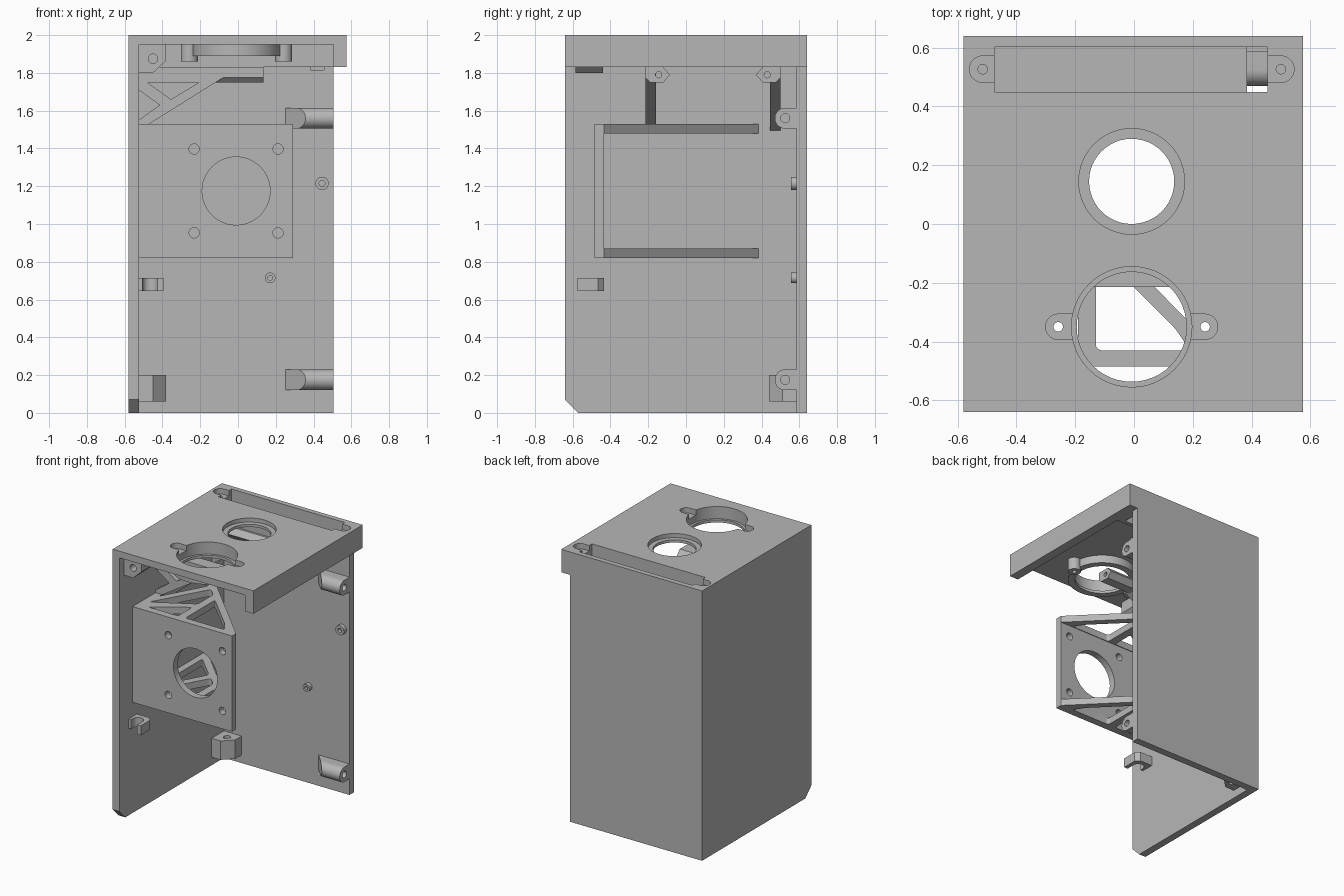
import bpy, bmesh, math
from mathutils import Vector

cube = bpy.data.objects.get("Cube")
if cube:
    bpy.data.objects.remove(cube, do_unlink=True)

grey = bpy.data.materials.new("plain grey plastic")
grey.use_nodes = True
COLOUR = (0.47, 0.47, 0.47, 1)
grey.diffuse_color = COLOUR
grey.node_tree.nodes["Principled BSDF"].inputs["Base Color"].default_value = COLOUR


# Profile helpers
def rect(u0, u1, v0, v1):
    return [(u0, v0), (u1, v0), (u1, v1), (u0, v1)]


def arc(u, v, r, start=0, end=360, n=48):
    full = end - start == 360
    steps = n if full else n + 1
    angles = [math.radians(start + (end - start) * i / n) for i in range(steps)]
    return [(u + r * math.cos(a), v + r * math.sin(a)) for a in angles]


def prism(name, pts, axis, a, b, fillet=0):
    """Extrude a 2D profile along an axis from a to b."""
    def place(u, v, w):
        return {"x": (w, u, v), "y": (u, w, v), "z": (u, v, w)}[axis]
    bm = bmesh.new()
    face = bm.faces.new([bm.verts.new(place(u, v, a)) for u, v in pts])
    out = bmesh.ops.extrude_face_region(bm, geom=[face])
    move = Vector(place(0, 0, b - a))
    bmesh.ops.translate(bm, vec=move, verts=[e for e in out["geom"] if isinstance(e, bmesh.types.BMVert)])
    if fillet:
        sides = [e for e in bm.edges
                 if abs((e.verts[0].co - e.verts[1].co).dot(move.normalized())) > 1e-4]
        bmesh.ops.bevel(bm, geom=sides, offset=fillet, segments=6, affect="EDGES", profile=0.5)
    bmesh.ops.recalc_face_normals(bm, faces=bm.faces)
    mesh = bpy.data.meshes.new(name)
    bm.to_mesh(mesh)
    bm.free()
    mesh.materials.append(grey)
    ob = bpy.data.objects.new(name, mesh)
    bpy.context.collection.objects.link(ob)
    return ob


def box(name, x0, x1, y0, y1, z0, z1):
    return prism(name, rect(x0, x1, y0, y1), "z", z0, z1)


def boolean(ob, tools, operation):
    for tool in tools:
        mod = ob.modifiers.new("boolean", "BOOLEAN")
        mod.operation, mod.solver, mod.object = operation, "EXACT", tool
        bpy.context.view_layer.objects.active = ob
        bpy.ops.object.modifier_apply(modifier=mod.name)
        bpy.data.objects.remove(tool, do_unlink=True)
    return ob


def join(ob, *tools):
    return boolean(ob, tools, "UNION")


def cut(ob, *tools):
    return boolean(ob, tools, "DIFFERENCE")


def hole(u, v, r, axis, a, b):
    return prism("hole", arc(u, v, r), axis, a, b)


# Main shell dimensions
LEFT, WALL_IN, BACK_END, RIGHT = -0.58, -0.525, 0.505, 0.575
FRONT, BACK_IN, BACK = -0.64, 0.585, 0.64
CEIL, TOP, LIP = 1.95, 2.0, 1.83
CX, SPK_Y, LENS_Y = -0.008, -0.35, 0.145
EARS = (CX - 0.25, CX + 0.25)

# Shell: side wall, back wall, roof, lip, slot housing and speaker ring
shell = prism("shell", [(-0.57, 0), (BACK, 0), (BACK, TOP), (FRONT, TOP), (FRONT, 0.07)],
              "x", LEFT, WALL_IN)
join(shell,
     box("back_wall", LEFT, BACK_END, BACK_IN, BACK, 0, TOP),
     box("roof", LEFT, RIGHT, FRONT, BACK, CEIL, TOP),
     box("lip", BACK_END, RIGHT, FRONT, BACK, LIP, TOP),
     box("slot_housing", -0.55, 0.54, 0.42, 0.61, LIP, 1.97),
     hole(CX, SPK_Y, 0.235, "z", 1.89, 1.97),
     *[hole(x, SPK_Y, 0.045, "z", 1.86, 1.97) for x in EARS])

# Round openings in the roof
cut(shell,
    hole(CX, LENS_Y, 0.18, "z", 1.97, 2.1),
    hole(CX, LENS_Y, 0.145, "z", 1.8, 2.1),
    hole(CX, SPK_Y, 0.205, "z", 1.91, 2.1),
    hole(CX, SPK_Y, 0.187, "z", 1.8, 2.1))
for x, side in zip(EARS, (1, -1)):
    start = 90 if side > 0 else -90
    ear = arc(x, SPK_Y, 0.043, start, start + 180, 24)
    ear += [(x + side * 0.09, ear[-1][1]), (x + side * 0.09, ear[0][1])]
    cut(shell, prism("ear", ear, "z", 1.96, 2.1), hole(x, SPK_Y, 0.016, "z", 1.8, 2.1))

# Long slot at the rear of the roof
cut(shell, box("slot", -0.475, 0.455, 0.45, 0.602, 1.86, 2.1),
    box("slot_exit", 0.385, 0.455, 0.45, 0.602, 1.815, 1.9))
for x, side in ((-0.515, 1), (0.5, -1)):
    start = 90 if side > 0 else -90
    ear = arc(x, 0.527, 0.045, start, start + 180, 24)
    ear += [(x + side * 0.06, ear[-1][1]), (x + side * 0.06, ear[0][1])]
    cut(shell, prism("ear", ear, "z", 1.96, 2.1), hole(x, 0.527, 0.016, "z", 1.87, 2.1))

# Front mounting plate with round opening and four screw holes
MX, MZ = -0.01, 1.175
plate = box("mounting_plate", WALL_IN, 0.29, -0.485, -0.435, 0.82, 1.53)
cut(plate, hole(MX, MZ, 0.18, "y", -0.6, -0.3),
    *[hole(MX + sx * 0.222, MZ + sz * 0.222, 0.027, "y", -0.6, -0.3)
      for sx in (-1, 1) for sz in (-1, 1)])

# Triangular truss shelves above and below
openings = [
    [(-0.13, -0.43), (0.19, -0.43), (0.14, -0.355), (-0.13, -0.085)],
    [(-0.44, -0.43), (-0.19, -0.43), (-0.19, -0.265)],
    [(-0.19, -0.2), (-0.19, -0.02), (-0.25, 0.04), (-0.475, -0.36)],
    [(-0.475, -0.25), (-0.295, 0.08), (-0.475, 0.26)],
]
for name, z in (("lower_shelf", 0.82), ("upper_shelf", 1.48)):
    shelf = prism(name, [(WALL_IN, -0.436), (0.29, -0.436), (WALL_IN, 0.385)], "z", z, z + 0.05)
    cut(shelf, *[prism("opening", p, "z", z - 0.1, z + 0.1, 0.02) for p in openings])

# Pair of mirrored hanging brackets with long screw bosses
MID = 0.1425
for name, s in (("front_bracket", 1), ("rear_bracket", -1)):
    def my(y):
        return MID + s * (y - MID)
    web = prism(name, [(WALL_IN, LIP), (0.01, LIP), (WALL_IN, 1.495)], "y", my(-0.215), my(-0.16))
    cut(web,
        prism("opening", [(-0.48, 1.75), (-0.205, 1.75), (-0.355, 1.66)], "y", my(-0.3), my(-0.1)),
        prism("opening", [(-0.54, 1.72), (-0.415, 1.63), (-0.54, 1.54)], "y", my(-0.3), my(-0.1)))
    profile = [(-0.215, 1.775), (-0.215, LIP), (-0.12, LIP), (-0.085, 1.79), (-0.12, 1.75), (-0.19, 1.75)]
    boss = prism(name + "_boss", [(my(y), z) for y, z in profile], "x", WALL_IN, 0.135)
    cut(boss, hole(my(-0.145), 1.79, 0.016, "x", -0.1, 0.3))

# Rounded screw standoffs on the back wall
for name, z in (("lower_standoff", 0.175), ("upper_standoff", 1.56)):
    d_shape = arc(0.525, z, 0.055, 90, 270, 24) + [(0.59, z - 0.055), (0.59, z + 0.055)]
    standoff = prism(name, d_shape, "x", 0.24, BACK_END)
    cut(standoff,
        prism("slant", [(0.2, 0.64), (0.36, 0.468), (0.36, 0.4), (0.1, 0.4)], "z", z - 0.1, z + 0.1),
        hole(0.525, z, 0.024, "x", 0.4, 0.6))

# Small screw pegs on the back wall
for name, x, z, r in (("upper_peg", 0.445, 1.215, 0.035), ("lower_peg", 0.17, 0.715, 0.028)):
    cut(prism(name, arc(x, z, r), "y", 0.555, BACK_IN + 0.003),
        hole(x, z, r * 0.45, "y", 0.5, 0.58))


# Chamfered screw blocks in the corners
def corner_block(name, v_wall, v_free, v_cham, axis, a, b, hv):
    pts = [(WALL_IN, v_wall), (-0.38, v_wall), (-0.38, v_cham), (-0.45, v_free), (WALL_IN, v_free)]
    cut(prism(name, pts, axis, a, b), hole(-0.45, hv, 0.025, axis, a - 0.05, b - 0.02))


corner_block("top_corner_block", CEIL, 1.8, 1.865, "y", -0.585, -0.44, 1.875)
block = corner_block("bottom_corner_block", BACK_IN, 0.44, 0.51, "z", 0.06, 0.2, 0.515)
bottom = bpy.data.objects["bottom_corner_block"]
cut(bottom, hole(-0.45, 0.515, 0.025, "z", 0.1, 0.3))

# Cable hook on the side wall
hook = [(WALL_IN, -0.435), (-0.425, -0.435), (-0.395, -0.465), (-0.395, -0.575), (-0.425, -0.575)]
hook += arc(-0.465, -0.51, 0.04, 0, 180, 16) + [(-0.505, -0.53), (WALL_IN, -0.53)]
prism("cable_hook", hook, "z", 0.645, 0.715)

# Smooth the round surfaces and keep the edges sharp
for ob in bpy.context.collection.objects:
    if ob.type == "MESH" and grey.name in ob.data.materials:
        bpy.ops.object.select_all(action="DESELECT")
        ob.select_set(True)
        bpy.context.view_layer.objects.active = ob
        bpy.ops.object.shade_smooth_by_angle(angle=math.radians(30))
